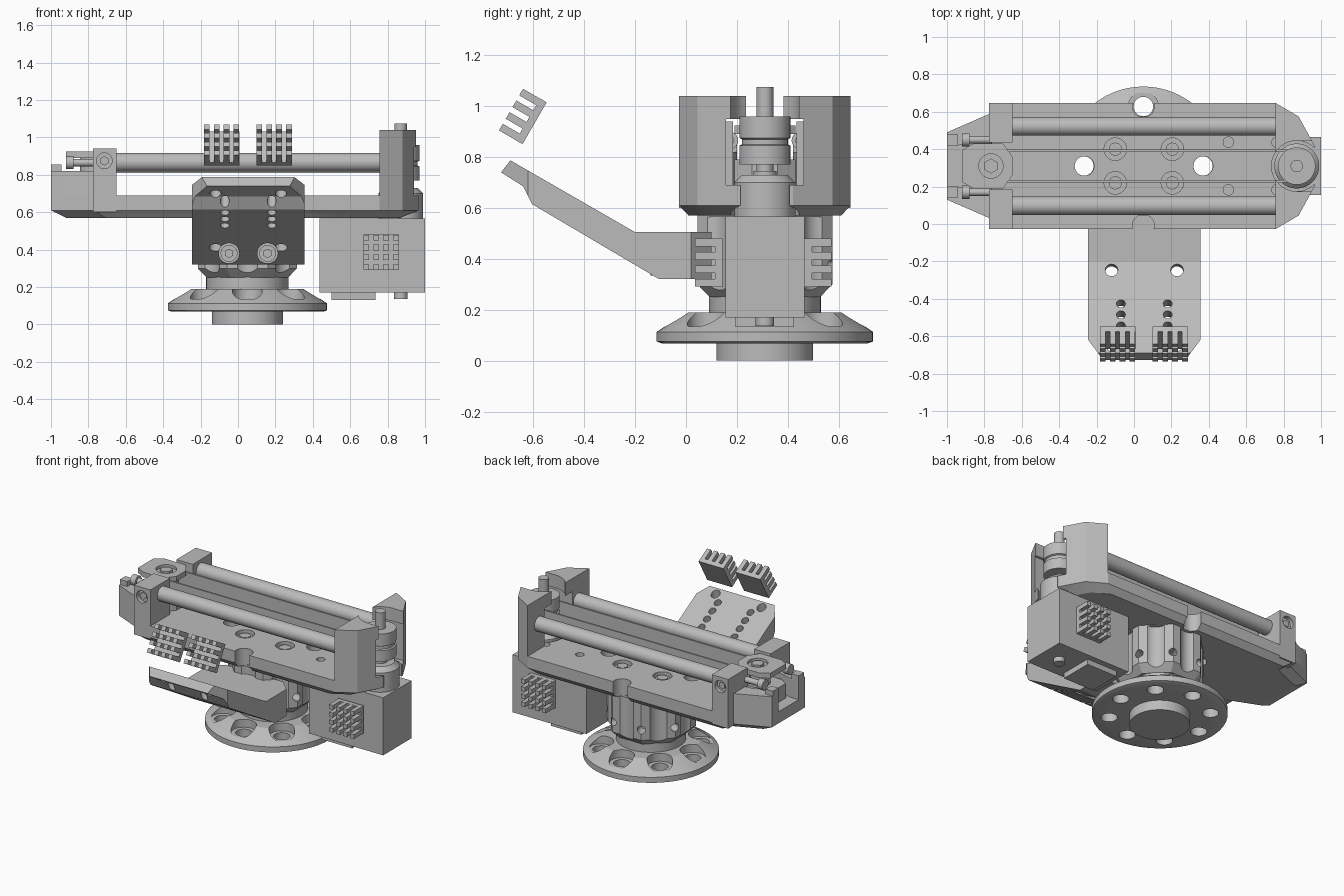
import bpy, bmesh, math
from mathutils import Matrix, Vector

if "Cube" in bpy.data.objects:
    bpy.data.objects.remove(bpy.data.objects["Cube"], do_unlink=True)

grey = bpy.data.materials.new("plain grey")
grey.use_nodes = True
grey.diffuse_color = (0.5, 0.5, 0.5, 1)
grey.node_tree.nodes["Principled BSDF"].inputs["Base Color"].default_value = (0.5, 0.5, 0.5, 1)

CX, CY = 0.05, 0.31      # turntable axis
PX = 0.87                # drive shaft axis


def make(name, bm):
    bmesh.ops.recalc_face_normals(bm, faces=bm.faces)
    me = bpy.data.meshes.new(name)
    bm.to_mesh(me)
    bm.free()
    me.materials.append(grey)
    ob = bpy.data.objects.new(name, me)
    bpy.context.scene.collection.objects.link(ob)
    return ob


def box(name, x0, x1, y0, y1, z0, z1):
    bm = bmesh.new()
    bmesh.ops.create_cube(bm, size=1)
    for v in bm.verts:
        v.co = ((x0 + x1) / 2 + v.co.x * (x1 - x0), (y0 + y1) / 2 + v.co.y * (y1 - y0),
                (z0 + z1) / 2 + v.co.z * (z1 - z0))
    return make(name, bm)


def rod(name, a, b, r, n=40):
    """Cylinder between two points."""
    a, b = Vector(a), Vector(b)
    bm = bmesh.new()
    turn = (b - a).to_track_quat('Z', 'Y').to_matrix().to_4x4()
    bmesh.ops.create_cone(bm, cap_ends=True, segments=n, radius1=r, radius2=r, depth=(b - a).length,
                          matrix=Matrix.Translation((a + b) / 2) @ turn)
    return make(name, bm)


def loft(name, rings):
    """Solid through a stack of matching point rings."""
    bm = bmesh.new()
    rows = [[bm.verts.new(p) for p in ring] for ring in rings]
    n = len(rows[0])
    for lo, hi in zip(rows, rows[1:]):
        for i in range(n):
            bm.faces.new((lo[i], lo[(i + 1) % n], hi[(i + 1) % n], hi[i]))
    bm.faces.new(rows[0][::-1])
    bm.faces.new(rows[-1])
    return make(name, bm)


def turned(name, profile, x, y, n=64, phase=0.0):
    """Stack of round or polygonal rings from (radius, height) pairs."""
    angles = [2 * math.pi * i / n + phase for i in range(n)]
    return loft(name, [[(x + r * math.cos(t), y + r * math.sin(t), z) for t in angles] for r, z in profile])


def prism(name, poly, z0, z1):
    return loft(name, [[(x, y, z) for x, y in poly] for z in (z0, z1)])


def cut(ob, cutters):
    for c in cutters:
        m = ob.modifiers.new("cut", 'BOOLEAN')
        m.operation, m.solver, m.object = 'DIFFERENCE', 'EXACT', c
    dg = bpy.context.evaluated_depsgraph_get()
    me = bpy.data.meshes.new_from_object(ob.evaluated_get(dg))
    ob.modifiers.clear()
    ob.data = me
    for c in cutters:
        bpy.data.objects.remove(c, do_unlink=True)
    return ob


def hole(x, y, z0, z1, r):
    return rod("cutter", (x, y, z0), (x, y, z1), r, 32)


def ring_points(radius, phase=0.0):
    for i in range(8):
        t = math.pi * i / 4 + phase
        yield CX + radius * math.cos(t), CY + radius * math.sin(t)


# Turntable flange with eight counterbored holes
rod("base_disc", (CX, CY, 0), (CX, CY, 0.08), 0.19, 64)
flange = turned("base_flange", [(0.405, 0.068), (0.425, 0.075), (0.425, 0.113), (0.31, 0.19)], CX, CY)
cut(flange, [hole(x, y, 0, 0.3, 0.052) for x, y in ring_points(0.318)]
    + [hole(x, y, 0.135, 0.3, 0.08) for x, y in ring_points(0.318)])
rod("neck", (CX, CY, 0.18), (CX, CY, 0.27), 0.22, 64)

# Fluted column
column = turned("column", [(0.235, 0.25), (0.287, 0.30), (0.287, 0.58)], CX, CY, 8, math.pi / 8)
cut(column, [hole(x, y, 0.2, 0.565, 0.075) for x, y in ring_points(0.318)])
cut(column, [rod("cutter", (*p, 0.37), (*q, 0.37), 0.027, 20)
             for p, q in zip(ring_points(0.2, math.pi / 8), ring_points(0.4, math.pi / 8))])

# Carriage floor with chamfered underside
plan = [(-1, 0.13), (-0.77, 0.03), (-0.77, -0.027), (0.757, -0.027), (0.88, 0.045), (0.965, 0.2)]
plan += [(x, 2 * CY - y) for x, y in reversed(plan)]


def shrunk(sx, sy, z):
    return [(x * sx, CY + (y - CY) * sy, z) for x, y in plan]


floor = loft("carriage_floor", [shrunk(0.92, 0.89, 0.57), shrunk(1, 1, 0.61), shrunk(1, 1, 0.69)])
holes = [hole(x, CY, 0.5, 0.8, 0.052) for x in (-0.265, 0.37)]
holes += [hole(CX, y, 0.5, 0.8, 0.058) for y in (-0.008, 0.628)]
holes += [hole(PX, CY, 0.5, 0.8, 0.135)]
for y in (-0.09, 0.09):
    holes += [hole(x, CY + y, 0.66, 0.8, 0.06) for x in (-0.1, 0.205)]
for y in (-0.127, 0.127):
    holes += [hole(x, CY + y, 0.5, 0.8, 0.028) for x in (0.505, 0.765)]
cut(floor, holes)
for x in (-0.1, 0.205):
    for y in (-0.09, 0.09):
        rod("floor_screw", (x, CY + y, 0.65), (x, CY + y, 0.68), 0.035, 24)

# Drive housing: tall end wall with pulley pocket and belt window
nose = [p for p in plan if p[0] > 0.7]
housing = prism("drive_housing", nose, 0.68, 1.04)
cut(housing, [hole(PX, CY, 0.6, 1.2, 0.135),
              box("cutter", PX, 1.2, CY - 0.135, CY + 0.135, 0.6, 1.2),
              box("cutter", 0.6, 1.2, CY - 0.152, CY + 0.152, 0.6, 0.95)])

# Drive pulley, shaft and motor
turned("drive_pulley", [(0.1, 0.77), (0.1, 0.845), (0.09, 0.85), (0.09, 0.87), (0.1, 0.875), (0.1, 0.96)], PX, CY)
rod("drive_shaft", (PX, CY, 0.6), (PX, CY, 1.075), 0.033)
turned("pulley_collar", [(0.045, 0.71), (0.045, 0.745)], PX, CY, 32)
turned("motor_boss", [(0.12, 0.55), (0.12, 0.7), (0.09, 0.73)], PX, CY)
box("motor_body", 0.435, 1.0, CY - 0.155, CY + 0.155, 0.17, 0.567)
box("motor_connector", 0.5, 0.735, CY - 0.115, CY + 0.115, 0.132, 0.175)
rod("motor_tail_shaft", (PX, CY, 0.137), (PX, CY, 0.18), 0.036)

# Left end: low cheeks, tall rod blocks, tensioner
for s in (-1, 1):
    cheek = [(-1, 0.18), (-0.77, 0.28), (-0.66, 0.28), (-0.66, 0.15), (-0.8, 0.15), (-0.94, 0.11), (-1, 0.11)]
    prism("tension_cheek", [(x, CY + s * y) for x, y in cheek], 0.68, 0.82)
    tab = box("cheek_tab", -1, -0.945, CY + s * 0.14 - 0.03, CY + s * 0.14 + 0.03, 0.8, 0.855)
    block = box("rod_block", -0.775, -0.65, *sorted((CY + s * 0.125, CY + s * 0.337)), 0.6, 0.94)
    cut(block, [rod("cutter", (-0.715, CY + s * 0.31, 0.875), (-0.715, CY + s * 0.4, 0.875), 0.042, 24)])
    rod("clamp_screw", (-0.715, CY + s * 0.3, 0.875), (-0.715, CY + s * 0.32, 0.875), 0.025, 6)
    rod("tension_screw", (-0.91, CY + s * 0.14, 0.865), (-0.76, CY + s * 0.14, 0.865), 0.02, 20)
    rod("tension_screw_head", (-0.92, CY + s * 0.14, 0.865), (-0.88, CY + s * 0.14, 0.865), 0.035, 20)
    # Guide rods and belt runs
    rod("guide_rod", (-0.72, CY + s * 0.212, 0.867), (0.8, CY + s * 0.212, 0.867), 0.05)
    box("belt_run", -0.765, PX, CY + s * 0.082 - 0.006, CY + s * 0.082 + 0.006, 0.81, 0.9)

head = [(-0.92, 0.085), (-0.86, 0.12), (-0.7, 0.12), (-0.65, 0.05)]
head = [(x, CY + y) for x, y in head] + [(x, CY - y) for x, y in reversed(head)]
tensioner = prism("tensioner_top", head, 0.89, 0.925)
cut(tensioner, [hole(-0.765, CY, 0.905, 1, 0.065)])
prism("tensioner_bottom", head, 0.69, 0.79)
rod("idler_pulley", (-0.765, CY, 0.78), (-0.765, CY, 0.9), 0.08)
rod("idler_nut", (-0.765, CY, 0.9), (-0.765, CY, 0.923), 0.04, 6)

# Sloping front arm, chamfered at its outer corners
side = [(0.1, 0.505), (-0.2, 0.505), (-0.69, 0.787), (-0.727, 0.74), (-0.64, 0.685), (-0.605, 0.615),
        (-0.105, 0.32), (0.1, 0.32)]
arm = loft("front_arm", [[(x, y, z) for y, z in side] for x in (-0.245, 0.355)])
trims = []
for s in (-1, 1):
    corner = [(0.24, -0.7), (0.2, -0.76), (0.4, -0.8), (0.4, -0.58), (0.3, -0.62)]
    trims.append(prism("cutter", [(0.055 + s * x, y) for x, y in corner], 0.2, 1))
    back = [(0.32, 0.0), (0.32, 0.2), (0.17, 0.15)]
    trims.append(prism("cutter", [(0.055 + s * x, y) for x, y in back], 0.2, 0.7))
    x = 0.055 + s * 0.125
    for y, z in ((-0.44, 0.59), (-0.5, 0.62), (-0.56, 0.65), (-0.62, 0.68)):
        trims.append(rod("cutter", (x, y + 0.06, z + 0.2), (x, y - 0.06, z - 0.2), 0.024, 20))
    x = 0.055 + s * 0.175
    trims.append(rod("cutter", (x, -0.22, 0.8), (x, -0.27, 0.3), 0.034, 20))
    trims.append(rod("cutter", (x, -0.62, 0.95), (x, -0.68, 0.6), 0.03, 20))
    x = 0.055 + s * 0.103
    trims.append(rod("cutter", (x, -0.5, 0.38), (x, -0.1, 0.38), 0.055, 28))
    rod("arm_bolt", (x, -0.14, 0.38), (x, -0.09, 0.38), 0.045, 28)
    rod("arm_bolt_core", (x, -0.155, 0.38), (x, -0.13, 0.38), 0.025, 6)
cut(arm, trims)


# Pin heat sinks: two on the motor, two above the arm
def heat_sink(name, centre, tilt):
    bm = bmesh.new()
    place = Matrix.Translation(centre) @ Matrix.Rotation(tilt, 4, 'X')

    def block(x, y, z, size):
        bmesh.ops.create_cube(bm, size=1, matrix=place @ Matrix.Translation((x, y, z)) @ Matrix.Diagonal((*size, 1)))
    block(0, 0, 0.015, (0.19, 0.19, 0.03))
    for i in range(4):
        for j in range(4):
            block((i - 1.5) * 0.053, (j - 1.5) * 0.053, 0.067, (0.03, 0.03, 0.08))
    return make(name, bm)


heat_sink("motor_sink_front", (0.765, CY - 0.167, 0.385), math.pi / 2)
heat_sink("motor_sink_back", (0.765, CY + 0.155, 0.385), -math.pi / 2)
for x in (-0.088, 0.193):
    heat_sink("arm_sink", (x, -0.595, 0.933), math.radians(60))

# Smooth the round parts while keeping edges crisp
bpy.ops.object.select_all(action='DESELECT')
for ob in bpy.context.scene.objects:
    if ob.type == 'MESH':
        ob.select_set(True)
        bpy.context.view_layer.objects.active = ob
bpy.ops.object.shade_smooth_by_angle(angle=math.radians(25))
